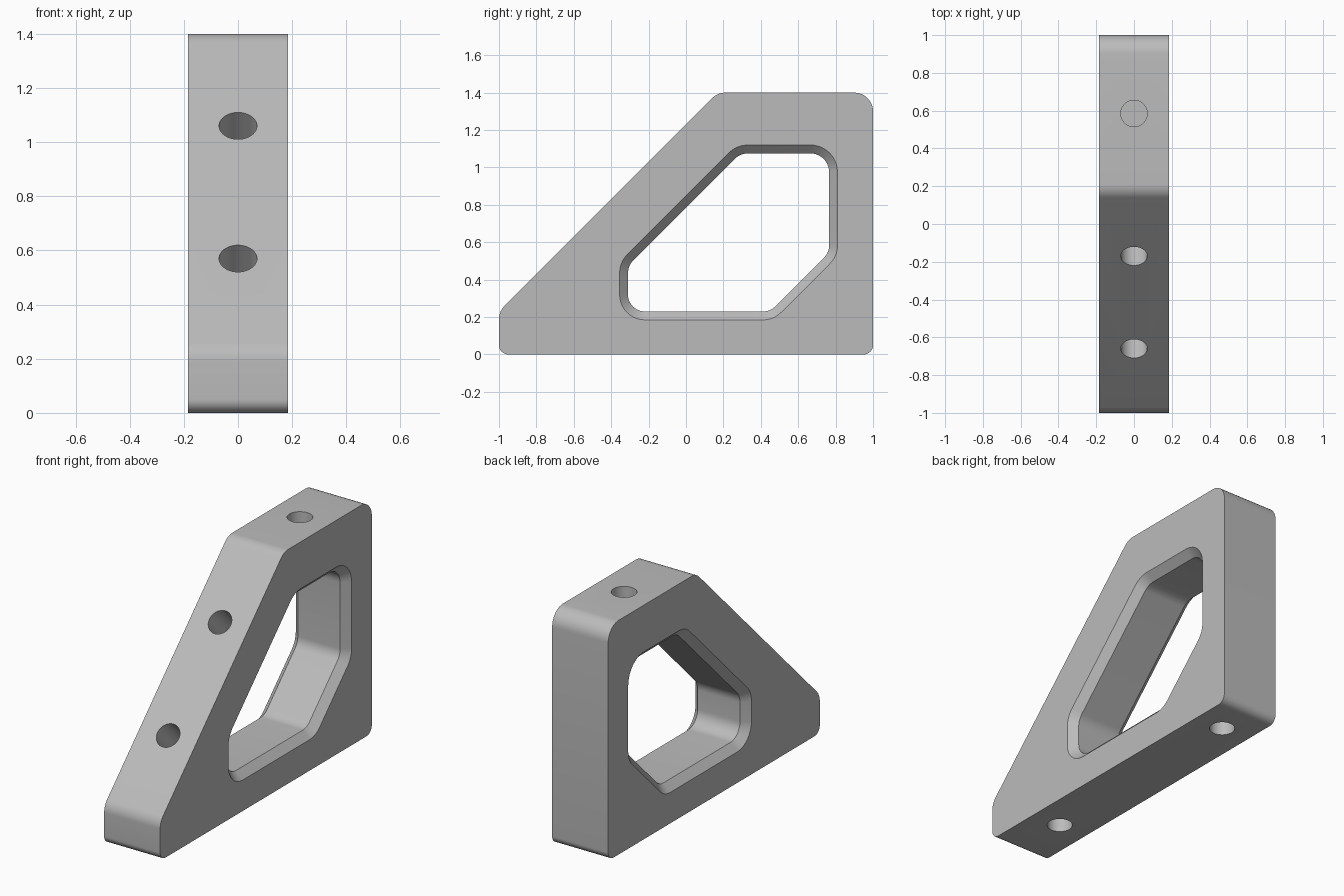
import bpy, bmesh, math
from mathutils import Vector

if "Cube" in bpy.data.objects:
    bpy.data.objects.remove(bpy.data.objects["Cube"], do_unlink=True)

HALF_W = 0.185
HEIGHT = 1.4
CHAMFER = 0.045
HOLE_R = 0.07
HOLE_DEPTH = 0.2

grey = bpy.data.materials.new("plain grey")
grey.use_nodes = True
colour = (0.5, 0.5, 0.5, 1)
grey.diffuse_color = colour
grey.node_tree.nodes["Principled BSDF"].inputs["Base Color"].default_value = colour


def rounded(corners, offset=0.0, steps=10):
    """Round a counter-clockwise polygon of (y, z, radius), grown by offset."""
    points = []
    for i, (y, z, r) in enumerate(corners):
        p = Vector((y, z))
        before = (p - Vector(corners[i - 1][:2])).normalized()
        after = (Vector(corners[(i + 1) % len(corners)][:2]) - p).normalized()
        n1, n2 = Vector((before.y, -before.x)), Vector((after.y, -after.x))
        centre = p - (n1 + n2) * (r / (1 + n1.dot(n2)))
        start, turn = math.atan2(n1.y, n1.x), math.acos(n1.dot(n2))
        for s in range(steps + 1):
            a = start + turn * s / steps
            points.append(centre + Vector((math.cos(a), math.sin(a))) * (r + offset))
    return points


def loft(name, sections):
    """Join (x, outline) sections into one closed solid."""
    bm = bmesh.new()
    rings = [[bm.verts.new((x, p.x, p.y)) for p in outline] for x, outline in sections]
    for a, b in zip(rings, rings[1:]):
        for i in range(len(a)):
            bm.faces.new((a[i - 1], a[i], b[i], b[i - 1]))
    bm.faces.new(rings[0])
    bm.faces.new(rings[-1])
    bmesh.ops.recalc_face_normals(bm, faces=bm.faces)
    mesh = bpy.data.meshes.new(name)
    bm.to_mesh(mesh)
    bm.free()
    mesh.materials.append(grey)
    obj = bpy.data.objects.new(name, mesh)
    bpy.context.collection.objects.link(obj)
    return obj


def hole_cutter(y, z, inward):
    """Blind hole starting at (y, z) and running along the inward direction."""
    d = Vector((0, *inward)).normalized()
    bpy.ops.mesh.primitive_cylinder_add(
        vertices=48, radius=HOLE_R, depth=HOLE_DEPTH * 2,
        location=Vector((0, y, z)), rotation=d.to_track_quat('Z', 'Y').to_euler())
    obj = bpy.context.object
    obj.name = "hole_cutter"
    obj.data.materials.append(grey)
    return obj


# Sloped bracket body
outer = rounded([(-1, 0, 0.05), (1, 0, 0.05), (1, HEIGHT, 0.1),
                 (0.17, HEIGHT, 0.1), (-1, 0.23, 0.1)])
body = loft("bracket_body", [(-HALF_W, outer), (HALF_W, outer)])

# Window opening, flaring into a chamfer on both sides
window = [(-0.31, 0.23, 0.09), (0.45, 0.23, 0.09), (0.765, 0.545, 0.09),
          (0.765, 1.075, 0.1), (0.29, 1.075, 0.1), (-0.31, 0.475, 0.1)]
extra = 0.02
wide = rounded(window, CHAMFER + extra)
narrow = rounded(window)
inner_x, outer_x = HALF_W - CHAMFER, HALF_W + extra
cutters = [loft("window_cutter", [(-outer_x, wide), (-inner_x, narrow),
                                  (inner_x, narrow), (outer_x, wide)])]

# Mounting holes: two on the slope, one on top, two underneath
cutters += [hole_cutter(y, y + 1.23, (1, -1)) for y in (-0.17, -0.66)]
cutters.append(hole_cutter(0.585, HEIGHT, (0, -1)))
cutters += [hole_cutter(y, 0, (0, 1)) for y in (-0.64, 0.76)]

# Cut everything out, then discard the cutters
bpy.ops.object.select_all(action='DESELECT')
bpy.context.view_layer.objects.active = body
body.select_set(True)
for cutter in cutters:
    cutter.hide_render = True
    mod = body.modifiers.new("cut", 'BOOLEAN')
    mod.operation = 'DIFFERENCE'
    mod.solver = 'EXACT'
    mod.object = cutter
    bpy.ops.object.modifier_apply(modifier=mod.name)
    bpy.data.objects.remove(cutter, do_unlink=True)

bpy.ops.object.shade_smooth_by_angle(angle=math.radians(30))
